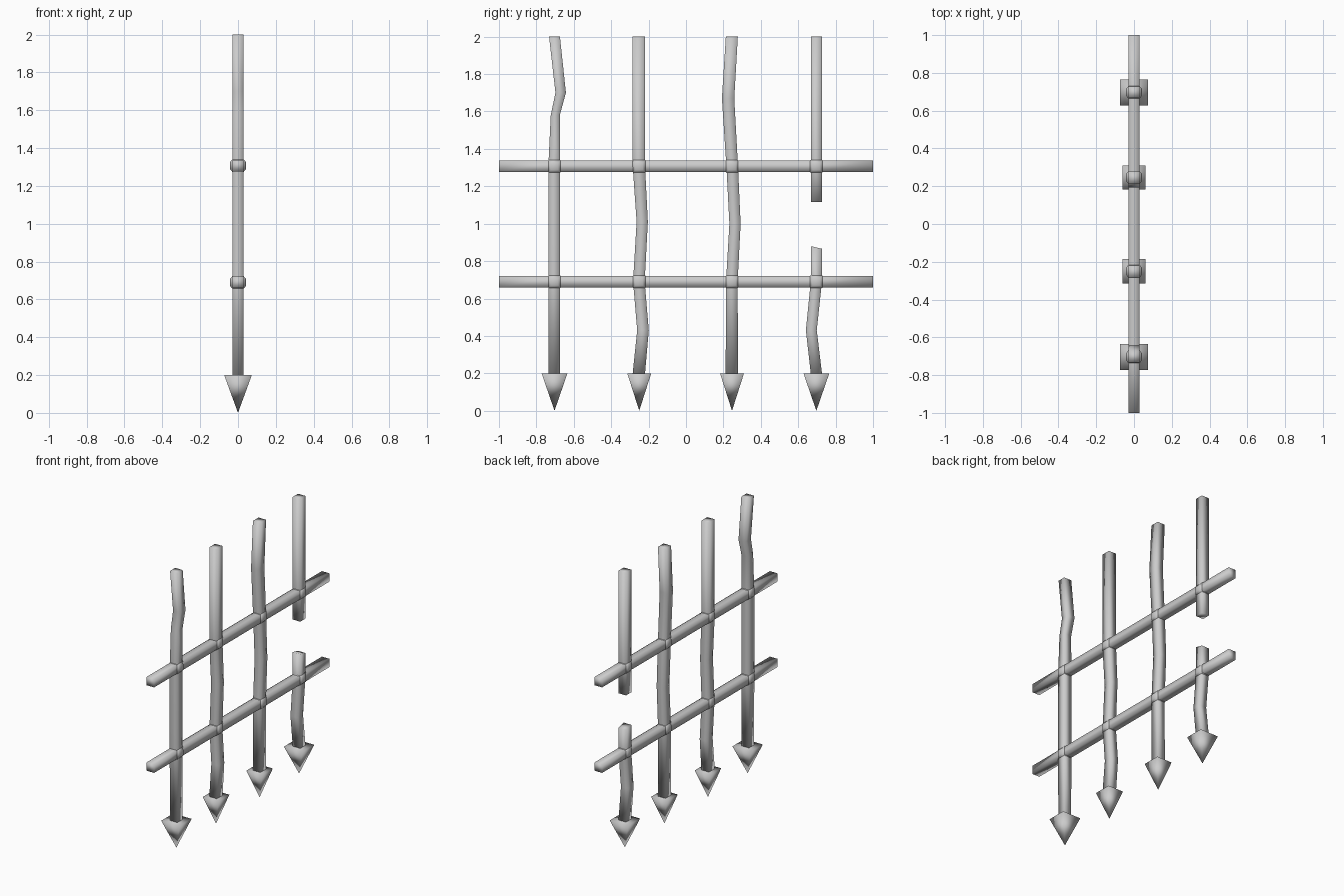
import bpy, bmesh
from mathutils import Vector

if "Cube" in bpy.data.objects:
    bpy.data.objects.remove(bpy.data.objects["Cube"])

def finish(name, bm):
    bmesh.ops.recalc_face_normals(bm, faces=bm.faces)
    me = bpy.data.meshes.new(name)
    bm.to_mesh(me)
    bm.free()
    for p in me.polygons:
        p.use_smooth = True
    ob = bpy.data.objects.new(name, me)
    bpy.context.collection.objects.link(ob)
    return ob

def loft(name, rings):
    """Skin a list of four-point rings and cap both ends."""
    bm = bmesh.new()
    vs = [[bm.verts.new(p) for p in r] for r in rings]
    for a, b in zip(vs, vs[1:]):
        for i in range(4):
            j = (i + 1) % 4
            bm.faces.new((a[i], a[j], b[j], b[i]))
    bm.faces.new(vs[0])
    bm.faces.new(vs[-1])
    return finish(name, bm)

CORNERS = ((-1, -1), (1, -1), (1, 1), (-1, 1))
HX = 0.03

def post(name, path, slant=0.0):
    """Square bar through (y, z, half width) points in the x = 0 plane."""
    rings = [[(HX * a, y + w * b, z) for a, b in CORNERS] for y, z, w in path]
    rings[0] = [(x, y, z - slant * b) for (x, y, z), (a, b) in zip(rings[0], CORNERS)]
    return loft(name, rings)

# bent upright bars, top to bottom
post("upright_1", [(-.703, 2, .029), (-.67, 1.70, .028), (-.699, 1.58, .024),
                   (-.705, 1.307, .031), (-.705, .69, .031), (-.705, .2, .03)])
post("upright_2", [(-.252, 2, .033), (-.252, 1.307, .033), (-.234, 1.01, .03),
                   (-.252, .69, .031), (-.23, .43, .031), (-.252, .2, .033)])
post("upright_3", [(.245, 2, .032), (.225, 1.67, .033), (.247, 1.307, .031),
                   (.262, 1.0, .03), (.245, .69, .031), (.245, .2, .033)])
post("upright_4_upper", [(.697, 2, .03), (.697, 1.307, .03), (.697, 1.115, .03)])
post("upright_4_lower", [(.697, .873, .03), (.697, .69, .03),
                         (.67, .43, .029), (.697, .2, .03)], slant=.007)

POSTS = (-.703, -.25, .246, .697)
BARS = (.69, 1.307)

# cross bars
for n, z in enumerate(BARS):
    ys = (-1,) + POSTS + (1,)
    loft(f"cross_bar_{n + 1}", [[(.03 * a, y, z + .03 * b) for a, b in CORNERS] for y in ys])

# slightly swollen forged joints where the bars meet
for n, z in enumerate(BARS):
    for m, y in enumerate(POSTS):
        loft(f"joint_{n + 1}_{m + 1}",
             [[(x, y + s * a, z + s * b) for a, b in CORNERS]
              for x, s in ((-.042, .019), (-.03, .033), (.03, .033), (.042, .019))])

# spear points
for m, y in enumerate(POSTS):
    hx, hy = (.073, .069) if m in (0, 3) else (.061, .064)
    bm = bmesh.new()
    base = [bm.verts.new((hx * a, y + hy * b, .2)) for a, b in CORNERS]
    tip = bm.verts.new((0, y, 0))
    bm.faces.new(base)
    for i in range(4):
        bm.faces.new((base[i], base[(i + 1) % 4], tip))
    finish(f"spear_point_{m + 1}", bm)
